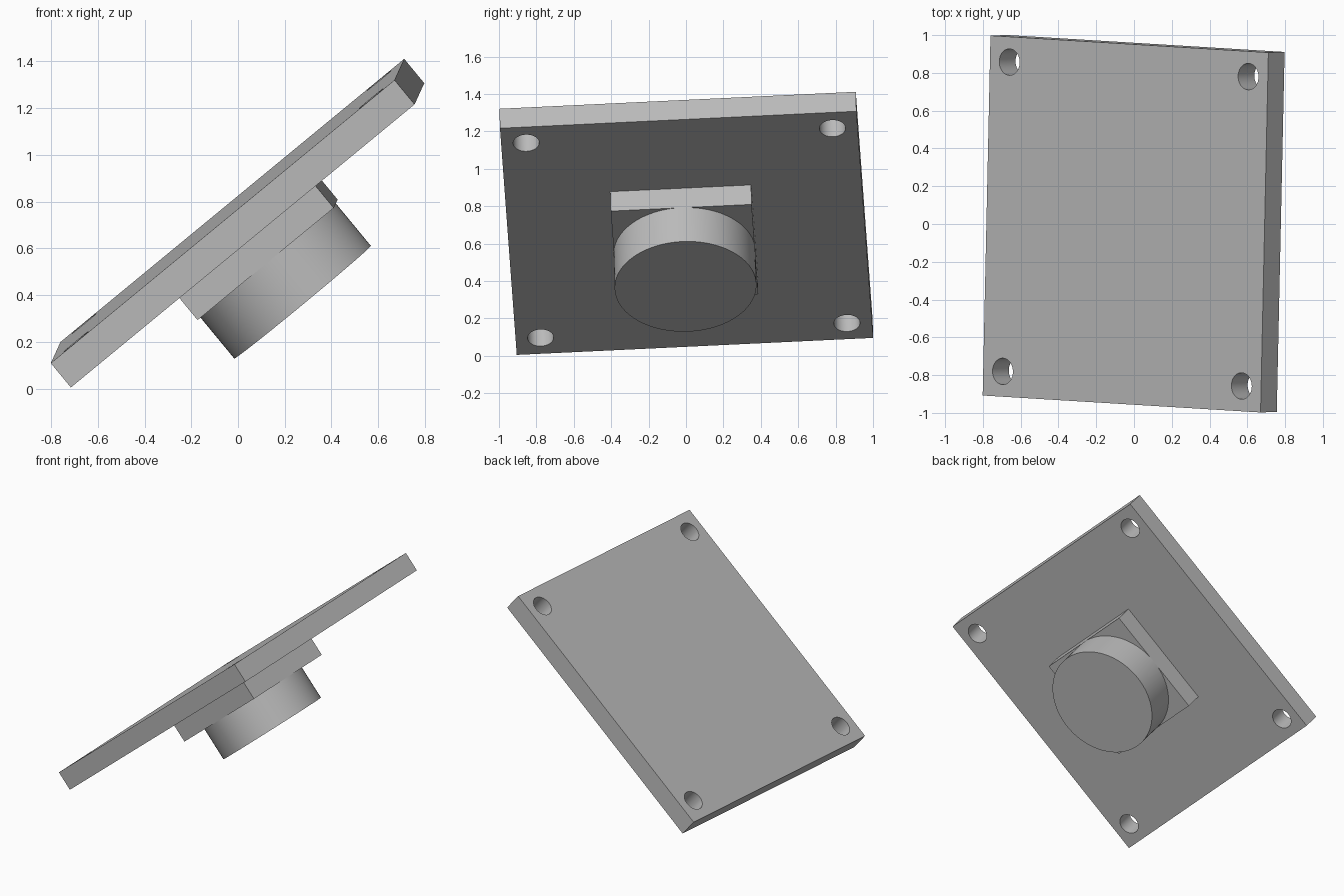
import bpy
import math
from mathutils import Matrix, Vector

old = bpy.data.objects.get("Cube")
if old:
    bpy.data.objects.remove(old, do_unlink=True)

# One plain grey for the whole mount
grey = bpy.data.materials.new("plain_grey")
grey.use_nodes = True
colour = (0.5, 0.5, 0.5, 1)
grey.diffuse_color = colour
grey.node_tree.nodes["Principled BSDF"].inputs["Base Color"].default_value = colour

# Tilted frame: origin at the middle of the plate's underside
u = Vector((0.771, -0.047, 0.635)).normalized()
n = u.cross(Vector((0.021, 0.999, 0.047))).normalized()
v = n.cross(u)
tilt = Matrix((u, v, n)).transposed().to_4x4()
tilt.translation = (0.041, 0.003, 0.656)

PLATE = 1.908
THICK = 0.135
DEPTH = 0.37
OFFSET = -0.014


def place(name, centre):
    obj = bpy.context.object
    obj.name = name
    obj.data.materials.append(grey)
    obj.matrix_world = tilt @ Matrix.Translation(centre) @ Matrix.Diagonal((*obj.scale, 1))
    bpy.ops.object.transform_apply(location=False, rotation=False, scale=True)
    return obj


def box(name, size, centre):
    bpy.ops.mesh.primitive_cube_add(size=1)
    bpy.context.object.scale = size
    return place(name, centre)


def cylinder(name, radius, height, centre, sides=96):
    bpy.ops.mesh.primitive_cylinder_add(vertices=sides, radius=radius, depth=height)
    obj = place(name, centre)
    bpy.ops.object.shade_smooth_by_angle(angle=math.radians(30))
    return obj


# Square plate with four corner holes
plate = box("plate", (PLATE, PLATE, THICK), (0, 0, THICK / 2))
for sx in (-1, 1):
    for sy in (-1, 1):
        cutter = cylinder("hole_cutter", 0.07, THICK * 3,
                          (sx * 0.82, sy * 0.82, THICK / 2), 48)
        cutter.hide_render = True
        cut = plate.modifiers.new("corner_hole", "BOOLEAN")
        cut.operation = "DIFFERENCE"
        cut.solver = "EXACT"
        cut.object = cutter
        bpy.context.view_layer.objects.active = plate
        bpy.ops.object.modifier_apply(modifier=cut.name)
        bpy.data.objects.remove(cutter, do_unlink=True)
bpy.ops.object.select_all(action="DESELECT")
plate.select_set(True)
bpy.ops.object.shade_smooth_by_angle(angle=math.radians(30))

# Square block under the plate, then the round boss below it
box("square_block", (0.756, 0.754, THICK), (0, OFFSET, -THICK / 2))
cylinder("round_boss", 0.379, DEPTH - THICK, (0, OFFSET, -(DEPTH + THICK) / 2))
